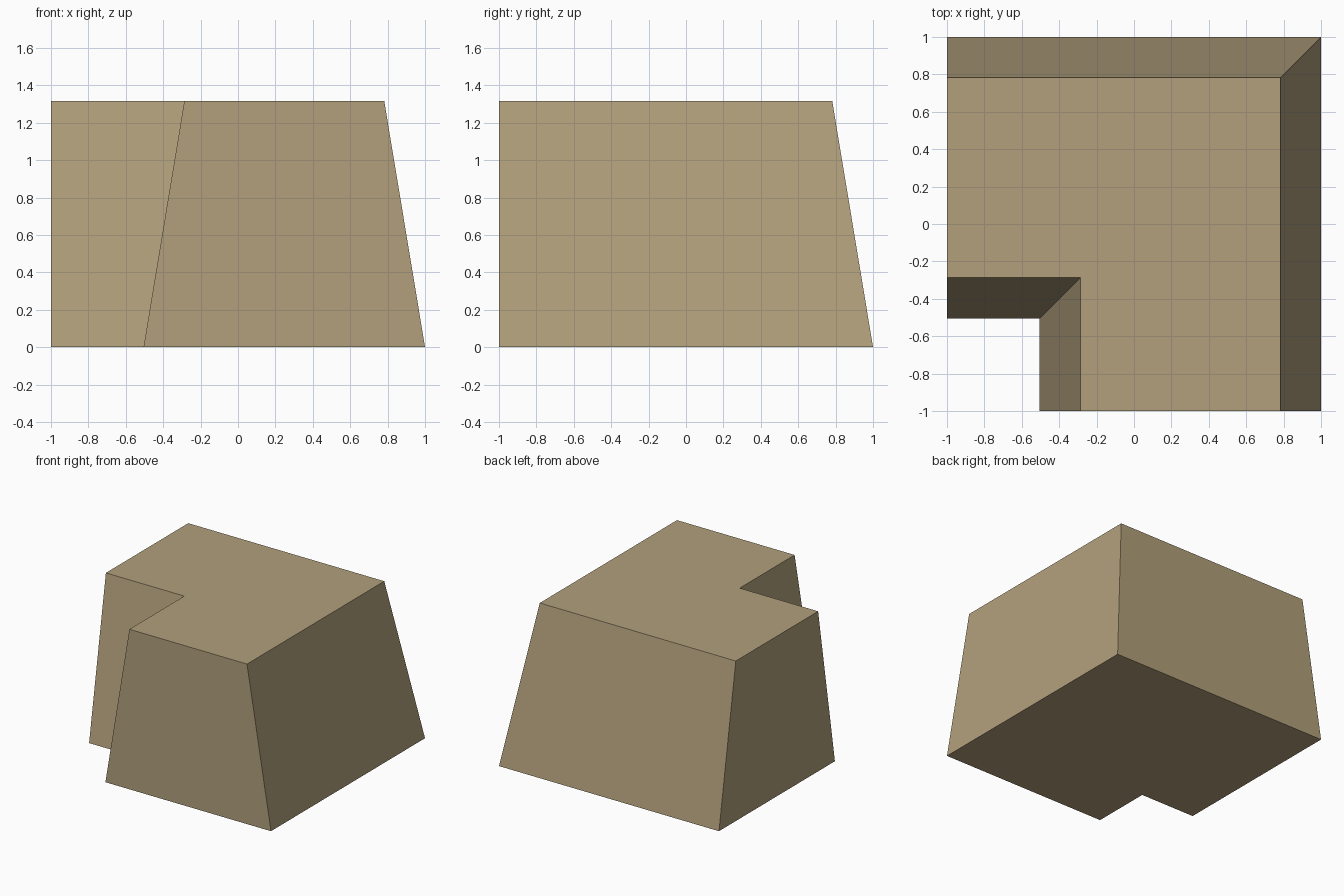
import bpy
import bmesh

if "Cube" in bpy.data.objects:
    bpy.data.objects.remove(bpy.data.objects["Cube"])

HEIGHT = 1.315
TAPER = 0.218  # inward shift of the sloped sides at the top


def l_outline(shift):
    """L-shaped plan: sloped sides move by shift, the two end walls stay upright."""
    outer, notch = 1 - shift, -0.505 + shift
    return [(-1, notch), (notch, notch), (notch, -1),
            (outer, -1), (outer, outer), (-1, outer)]


# Single flat colour
tan = bpy.data.materials.new("tan")
tan.diffuse_color = (0.445, 0.352, 0.202, 1)
tan.use_nodes = True
tan.node_tree.nodes["Principled BSDF"].inputs["Base Color"].default_value = tan.diffuse_color

# Corner wall block: loft between the bottom and top outlines
bm = bmesh.new()
bottom = [bm.verts.new((x, y, 0)) for x, y in l_outline(0)]
top = [bm.verts.new((x, y, HEIGHT)) for x, y in l_outline(TAPER)]
bm.faces.new(bottom[::-1])
bm.faces.new(top)
for i in range(len(bottom)):
    j = (i + 1) % len(bottom)
    bm.faces.new((bottom[i], bottom[j], top[j], top[i]))
bmesh.ops.recalc_face_normals(bm, faces=bm.faces)

mesh = bpy.data.meshes.new("corner_block")
bm.to_mesh(mesh)
bm.free()
mesh.materials.append(tan)
block = bpy.data.objects.new("corner_block", mesh)
bpy.context.collection.objects.link(block)
